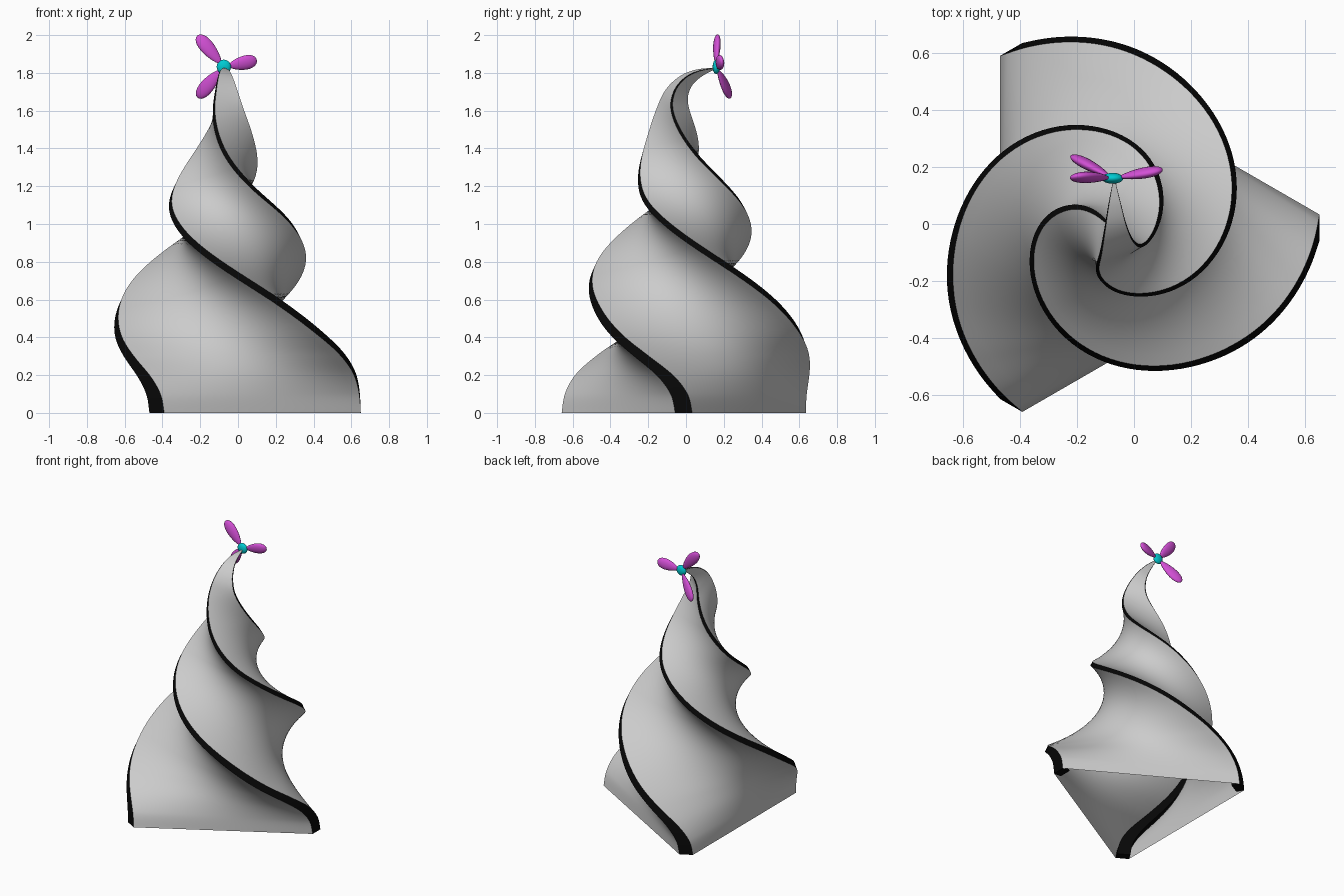
import bpy, bmesh, math
from mathutils import Vector, Matrix

if "Cube" in bpy.data.objects:
    bpy.data.objects.remove(bpy.data.objects["Cube"])

# Spine stations: height, y offset, corner radius, twist (deg), backward tilt (deg)
STATIONS = [
    (0.00, -0.012, 0.720, 0, 0), (0.10, -0.012, 0.714, 2.0, 0),
    (0.20, -0.012, 0.698, 8.3, 0), (0.30, -0.012, 0.668, 19.5, 0),
    (0.40, -0.012, 0.630, 33, 0), (0.60, -0.012, 0.547, 61, 0),
    (0.80, -0.012, 0.460, 95, 0), (1.00, -0.013, 0.364, 134, 0),
    (1.20, -0.018, 0.266, 178, 0), (1.40, -0.043, 0.178, 215, 3),
    (1.59, -0.066, 0.106, 243, 12), (1.69, -0.052, 0.072, 250, 27),
    (1.762, 0.000, 0.046, 255, 50), (1.802, 0.070, 0.026, 258, 70),
    (1.823, 0.150, 0.005, 260, 82)]
AXIS_X = -0.07
TRIM, DEPTH = 0.0625, 0.08   # half width and inward depth of the trim, relative to radius
STEPS, SIDE = 10, 20


def material(name, rgb):
    m = bpy.data.materials.new(name)
    m.diffuse_color = (*rgb, 1)
    m.use_nodes = True
    m.node_tree.nodes["Principled BSDF"].inputs["Base Color"].default_value = m.diffuse_color
    return m


def spline(rows, steps):
    """Catmull-Rom through the stations."""
    out = []
    for i in range(len(rows) - 1):
        quad = [rows[max(i - 1, 0)], rows[i], rows[i + 1], rows[min(i + 2, len(rows) - 1)]]
        for s in range(steps):
            t = s / steps
            out.append([0.5 * (2 * b + (c - a) * t + (2 * a - 5 * b + 4 * c - d) * t * t
                               + (3 * b - a - 3 * c + d) * t ** 3) for a, b, c, d in zip(*quad)])
    return out + [list(rows[-1])]


def finish(bm, name, mat=None, angle=40):
    me = bpy.data.meshes.new(name)
    bm.to_mesh(me)
    bm.free()
    ob = bpy.data.objects.new(name, me)
    bpy.context.collection.objects.link(ob)
    if mat:
        me.materials.append(mat)
    bpy.ops.object.select_all(action='DESELECT')
    bpy.context.view_layer.objects.active = ob
    ob.select_set(True)
    bpy.ops.object.shade_smooth_by_angle(angle=math.radians(angle))
    return ob


def sweep(name, profile, closed=False, mat=None):
    """Sweep a profile, repeated three times round, up the twisted spine."""
    bm = bmesh.new()
    n = len(profile)
    for k in range(3):
        rows = []
        for z, y, r, twist, tilt in spline(STATIONS, STEPS):
            m = (Matrix.Translation((AXIS_X, y, z)) @ Matrix.Rotation(-math.radians(tilt), 4, 'X')
                 @ Matrix.Rotation(math.radians(120 * k - twist), 4, 'Z'))
            rows.append([bm.verts.new(m @ (p * r)) for p in profile])
        for a, b in zip(rows, rows[1:]):
            for j in range(n if closed else n - 1):
                i = (j + 1) % n
                bm.faces.new((a[j], a[i], b[i], b[j]))
        if closed:
            bm.faces.new(rows[0][::-1])
            bm.faces.new(rows[-1])
    return finish(bm, name, mat)


# Twisted three-sided body, open underneath
low, high = Vector((1, -TRIM, 0)), Vector((1, TRIM, 0))
following = Matrix.Rotation(math.radians(120), 3, 'Z') @ low
sweep("twisted_body", [high.lerp(following, j / SIDE) for j in range(SIDE + 1)])

# Solid black trim set into each corner
inward = Vector((-DEPTH, 0, 0))
sweep("corner_trim", [low, high, high + inward, low + inward], True,
      material("black", (0.002, 0.002, 0.002)))

# Pinwheel hub
hub = Vector((-0.075, 0.16, 1.832))
bm = bmesh.new()
bmesh.ops.create_uvsphere(bm, u_segments=24, v_segments=12, radius=0.038)
bmesh.ops.transform(bm, matrix=Matrix.Translation(hub) @ Matrix.Diagonal((1, 0.5, 1, 1)), verts=bm.verts)
finish(bm, "pinwheel_hub", material("cyan", (0.0, 0.6, 0.65)))

# Three tapered petals
purple = material("purple", (0.65, 0.08, 0.67))
for i, tip in enumerate([(0.10, 0.19, 1.867), (-0.215, 0.165, 1.998), (-0.215, 0.237, 1.67)]):
    out = Vector(tip) - hub
    length = out.length
    out.normalize()
    side = out.cross(Vector((0, 1, 0))).normalized()
    frame = Matrix((side, out.cross(side), out)).transposed().to_4x4()
    bm = bmesh.new()
    bmesh.ops.create_uvsphere(bm, u_segments=20, v_segments=14, radius=1)
    for v in bm.verts:
        f = 1 + 0.3 * v.co.z
        v.co = (v.co.x * 0.037 * f, v.co.y * 0.018 * f, 0.025 + (length - 0.025) * (v.co.z + 1) / 2)
    # slight propeller pitch about the petal's own length
    pitch = Matrix.Rotation(math.radians(12), 4, 'Z')
    bmesh.ops.transform(bm, matrix=Matrix.Translation(hub) @ frame @ pitch, verts=bm.verts)
    finish(bm, f"petal_{i + 1}", purple, 60)
